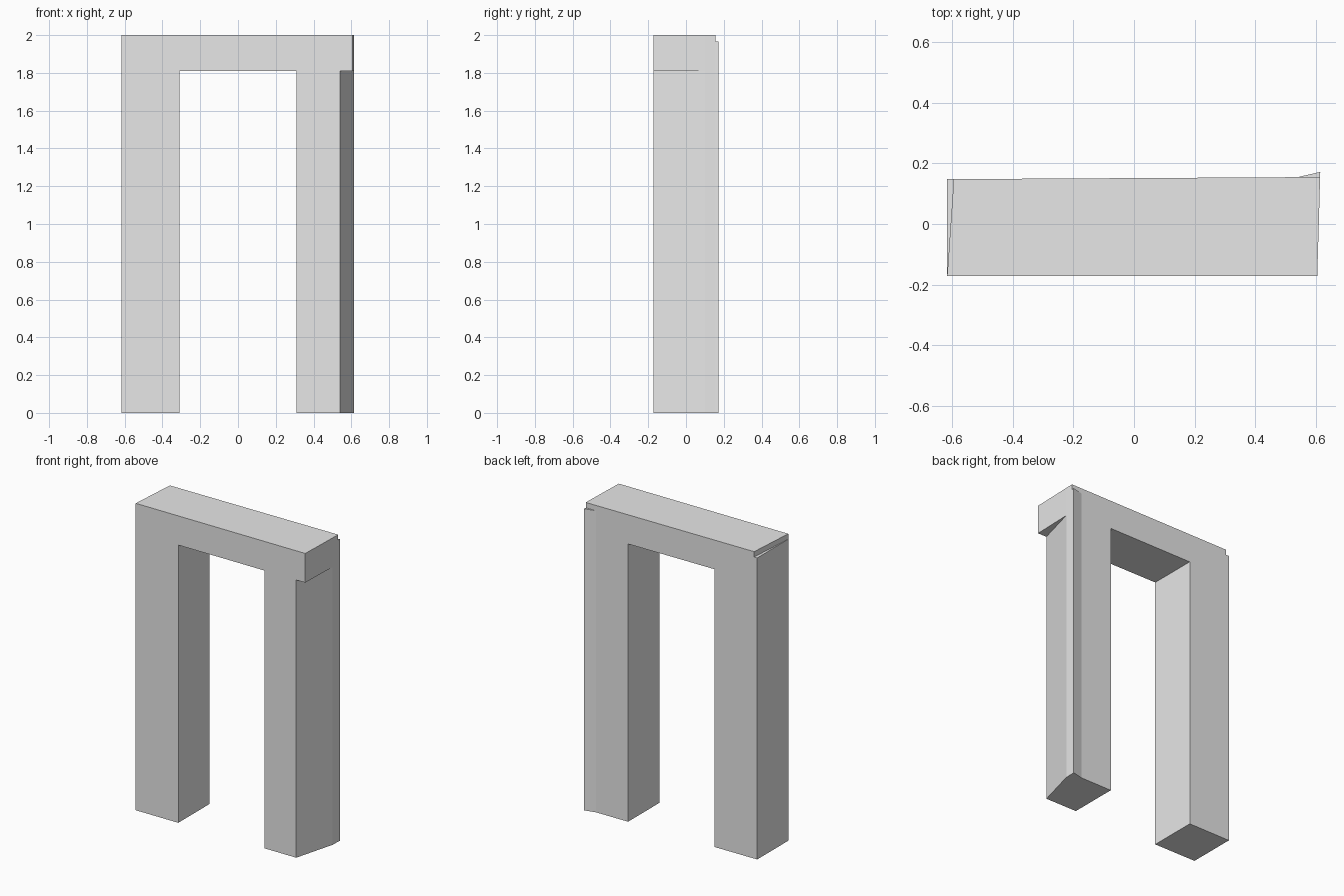
import bpy
import bmesh
import math

cube = bpy.data.objects.get("Cube")
if cube:
    bpy.data.objects.remove(cube, do_unlink=True)

# One plain grey for the whole frame
grey = bpy.data.materials.new("plain grey")
grey.use_nodes = True
grey.diffuse_color = (0.8, 0.8, 0.8, 1)
grey.node_tree.nodes["Principled BSDF"].inputs["Base Color"].default_value = (0.8, 0.8, 0.8, 1)

# Heights: floor, lintel underside, ledge, top
levels = (0, 1.81, 1.965, 2)
FRONT = -0.172


def back(x):
    """Slightly skewed back wall."""
    return 0.1515 + 0.0057 * x


def on_back(x):
    return (x, back(x))


# Corner points shared by neighbouring blocks
left_front, left_back = (-0.617, FRONT), on_back(-0.595)
slant_front, slant_back = (0.54, FRONT), (0.613, 0.1)
right_back = on_back(0.614)
inner_l, inner_r = -0.31, 0.31

# Plan outline of each block, with the first and last level it fills
blocks = [
    # wedge on the outside of the left-hand post
    ([left_front, left_back, on_back(-0.617)], 0, 2),
    # post at -x
    ([left_front, (inner_l, FRONT), on_back(inner_l), left_back], 0, 3),
    # lintel span
    ([(inner_l, FRONT), (inner_r, FRONT), on_back(inner_r), on_back(inner_l)], 1, 3),
    # post at +x with the slanted side
    ([(inner_r, FRONT), slant_front, slant_back, right_back,
      on_back(0.54), on_back(inner_r)], 0, 3),
    # lintel overhang
    ([slant_front, (0.605, FRONT), slant_back], 1, 3),
    # flared back corner
    ([on_back(0.54), right_back, (0.615, 0.172)], 0, 2),
]

bm = bmesh.new()
for plan, first, last in blocks:
    for lo, hi in zip(levels[first:last], levels[first + 1:last + 1]):
        low = [bm.verts.new((x, y, lo)) for x, y in plan]
        high = [bm.verts.new((x, y, hi)) for x, y in plan]
        bm.faces.new(low[::-1])
        bm.faces.new(high)
        for i in range(len(plan)):
            j = (i + 1) % len(plan)
            bm.faces.new((low[i], low[j], high[j], high[i]))

# Drop the walls between touching blocks, then weld into one shell
groups = {}
for face in bm.faces:
    key = frozenset(tuple(round(c, 4) for c in v.co) for v in face.verts)
    groups.setdefault(key, []).append(face)
inner = [f for faces in groups.values() if len(faces) > 1 for f in faces]
bmesh.ops.delete(bm, geom=inner, context="FACES")
bmesh.ops.remove_doubles(bm, verts=bm.verts[:], dist=0.0005)
bmesh.ops.dissolve_limit(bm, angle_limit=math.radians(0.5),
                         verts=bm.verts[:], edges=bm.edges[:])
bmesh.ops.recalc_face_normals(bm, faces=bm.faces[:])

mesh = bpy.data.meshes.new("door_frame")
bm.to_mesh(mesh)
bm.free()
mesh.materials.append(grey)
frame = bpy.data.objects.new("door_frame", mesh)
bpy.context.collection.objects.link(frame)
